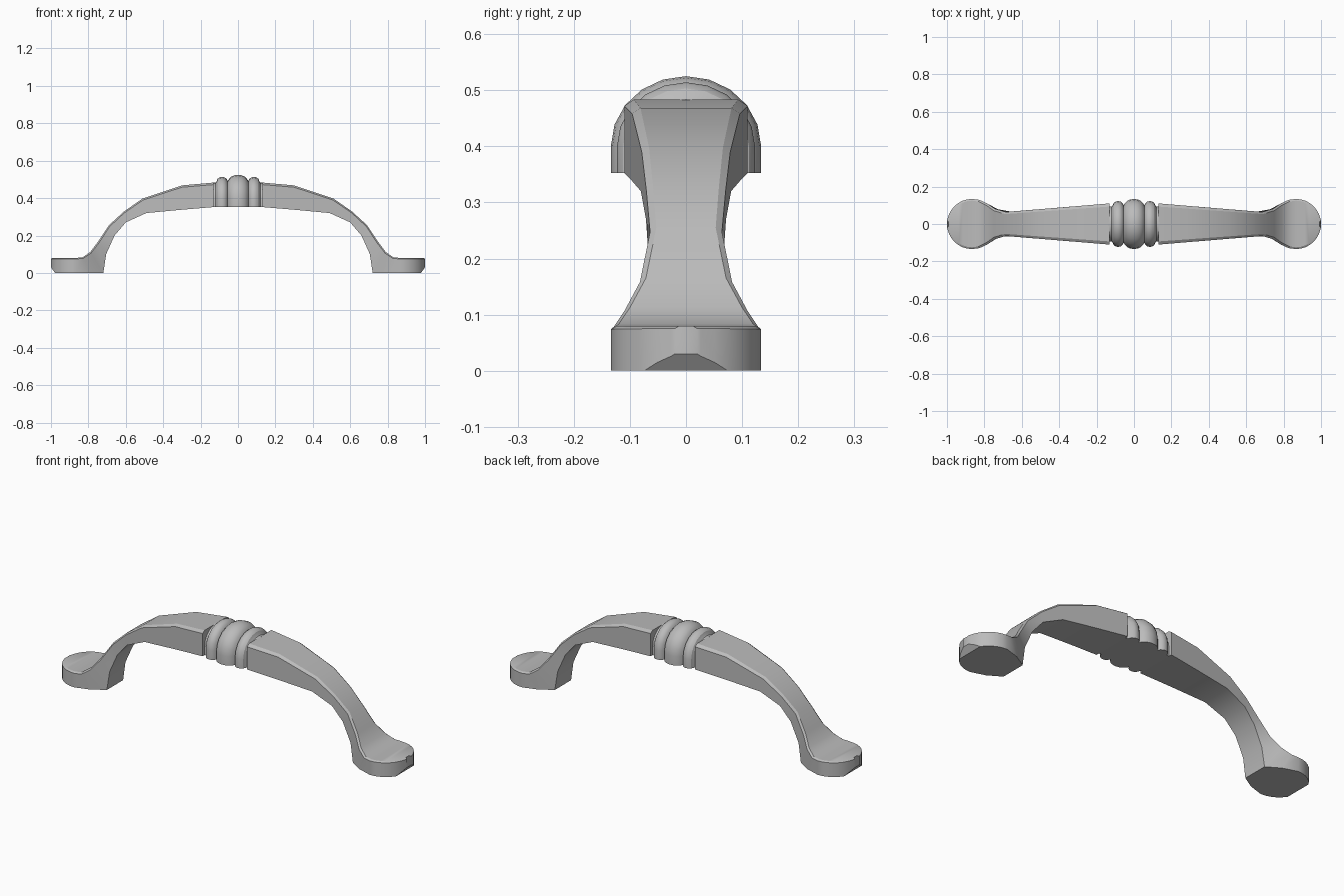
import bpy, bmesh
from math import sin, cos, pi, sqrt, radians
from mathutils import Vector

cube = bpy.data.objects.get("Cube")
if cube:
    bpy.data.objects.remove(cube, do_unlink=True)

metal = bpy.data.materials.new("satin grey metal")
metal.use_nodes = True
metal.diffuse_color = (0.5, 0.5, 0.5, 1)
metal.node_tree.nodes["Principled BSDF"].inputs["Base Color"].default_value = (0.5, 0.5, 0.5, 1)

FOOT_X, FOOT_R = 0.866, 0.134


def loft(bm, rings):
    """Skin a list of equal closed rings and cap both ends."""
    loops = [[bm.verts.new(p) for p in ring] for ring in rings]
    n = len(loops[0])
    for a, b in zip(loops, loops[1:]):
        for i in range(n):
            j = (i + 1) % n
            bm.faces.new((a[i], a[j], b[j], b[i]))
    bm.faces.new(loops[0])
    bm.faces.new(loops[-1])


def finish(name, bm):
    bmesh.ops.remove_doubles(bm, verts=bm.verts, dist=0.0005)
    bmesh.ops.recalc_face_normals(bm, faces=bm.faces)
    mesh = bpy.data.meshes.new(name)
    bm.to_mesh(mesh)
    bm.free()
    obj = bpy.data.objects.new(name, mesh)
    bpy.context.collection.objects.link(obj)
    mesh.materials.append(metal)
    bpy.ops.object.select_all(action="DESELECT")
    obj.select_set(True)
    bpy.context.view_layer.objects.active = obj
    bpy.ops.object.shade_smooth_by_angle(angle=radians(30))
    return obj


def half_width(x):
    """Tapering arm that flares into the round foot."""
    if x >= 0.79:
        return sqrt(max(FOOT_R ** 2 - (x - FOOT_X) ** 2, 0.0004))
    stops = [(0.13, 0.11), (0.69, 0.064), (0.72, 0.068), (0.75, 0.082), (0.79, 0.11)]
    for (x0, w0), (x1, w1) in zip(stops, stops[1:]):
        if x <= x1:
            return w0 + (w1 - w0) * (x - x0) / (x1 - x0)


# Side profile of one arm: top x, top z, bottom x, bottom z
stations = [
    (0.13, 0.483, 0.13, 0.352), (0.30, 0.468, 0.30, 0.338),
    (0.51, 0.398, 0.49, 0.32), (0.61, 0.328, 0.60, 0.27),
    (0.69, 0.255, 0.66, 0.20), (0.75, 0.165, 0.705, 0.10),
    (0.79, 0.112, 0.72, 0.0), (0.83, 0.084, 0.79, 0.0),
]
foot_steps = 9
for i in range(foot_steps):
    a = pi / 2 * i / (foot_steps - 1)
    x = FOOT_X + FOOT_R * sin(a)
    stations.append((x, 0.08, x, 0.0))


def arm_ring(tx, tz, bx, bz):
    top, low = half_width(tx), half_width(bx)
    # bevel is broad near the collar and fine at the foot
    inset = min(0.018 - 0.010 * tx, top * 0.5)
    drop = 0.012 - 0.007 * tx
    sx = tx - (tx - bx) * drop / (tz - bz)
    # the bevel also rounds over the outer rim of the foot
    rx = tx - 0.008 * max(0, (tx - FOOT_X) / FOOT_R)
    half = [(bx, low, bz), (sx, top, tz - drop), (rx, top - inset, tz)]
    return half + [(x, -y, z) for x, y, z in reversed(half)]


def build_arm(name, side):
    bm = bmesh.new()
    loft(bm, [arm_ring(*s) for s in stations])
    # angled cut under the outer tip of the foot
    cut = bmesh.ops.bisect_plane(
        bm, geom=bm.verts[:] + bm.edges[:] + bm.faces[:], dist=0.0001,
        plane_co=Vector((0.98, 0, 0)), plane_no=Vector((0.03, 0, -0.02)),
        clear_outer=True)
    rim = [e for e in cut["geom_cut"] if isinstance(e, bmesh.types.BMEdge)]
    bmesh.ops.holes_fill(bm, edges=rim, sides=0)
    for v in bm.verts:
        v.co.x *= side
    return finish(name, bm)


build_arm("left_arm_and_foot", 1)
build_arm("right_arm_and_foot", -1)

# Beaded collar: x and how far the surface sinks below the tallest bead
half_profile = [(0, 0), (0.02, 0.003), (0.037, 0.011), (0.048, 0.022), (0.055, 0.034),
                (0.061, 0.022), (0.072, 0.014), (0.085, 0.011), (0.098, 0.014),
                (0.109, 0.022), (0.115, 0.036), (0.119, 0.041), (0.135, 0.041)]
profile = [(-x, d) for x, d in reversed(half_profile[1:])] + half_profile


def collar_ring(x, sink):
    ry, rz = 0.134 - sink, 0.125 - sink
    arch = [(x, ry * cos(pi * i / 10), 0.4 + rz * sin(pi * i / 10)) for i in range(11)]
    return [(x, ry, 0.352)] + arch + [(x, -ry, 0.352)]


bm = bmesh.new()
loft(bm, [collar_ring(x, d) for x, d in profile])
finish("beaded_collar", bm)
